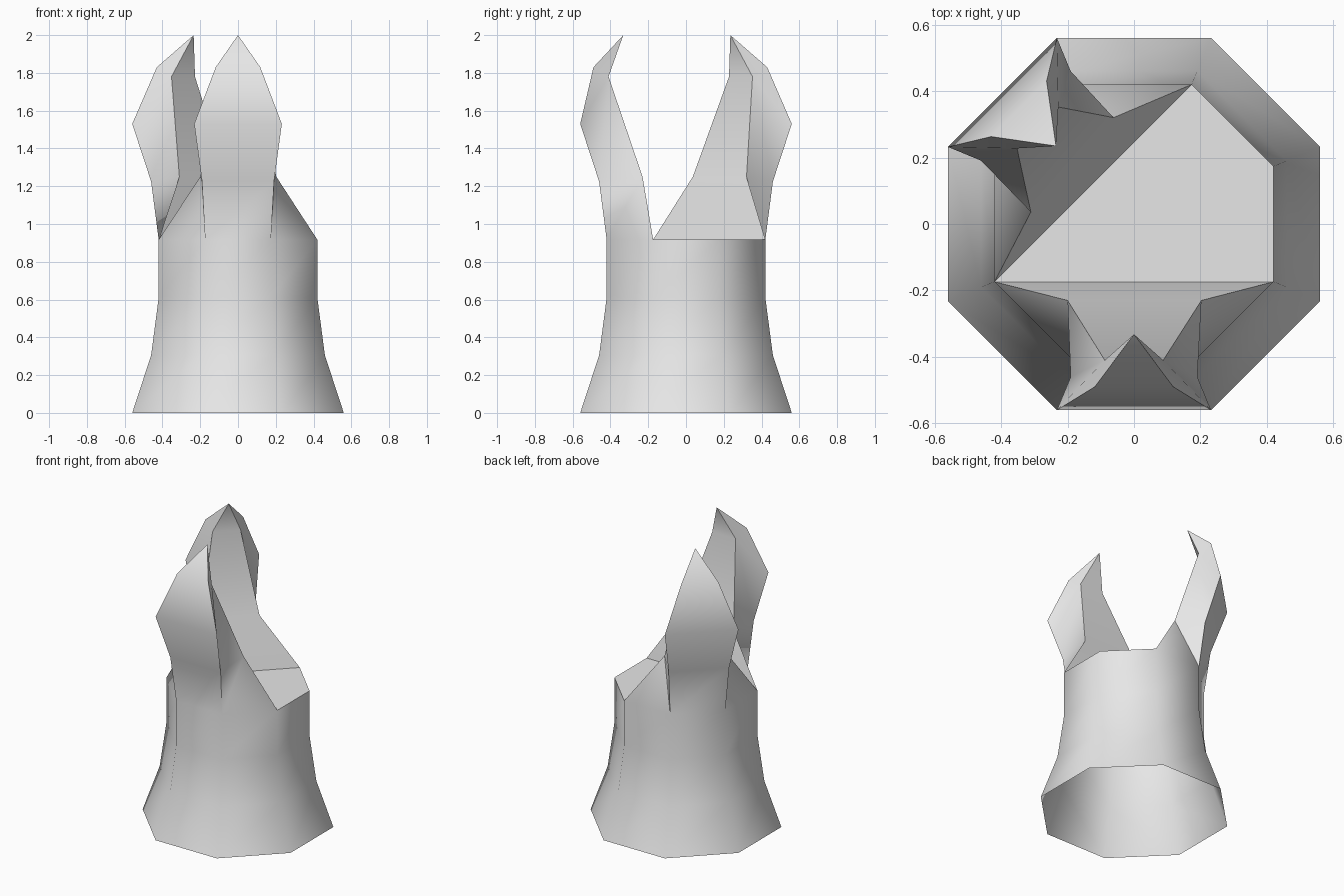
import bpy
import bmesh
import math
from mathutils import Matrix, Vector

cube = bpy.data.objects.get("Cube")
if cube:
    bpy.data.objects.remove(cube, do_unlink=True)

stone = bpy.data.materials.new("light_grey")
stone.use_nodes = True
stone.diffuse_color = (0.8, 0.8, 0.8, 1)
stone.node_tree.nodes["Principled BSDF"].inputs["Base Color"].default_value = (0.8, 0.8, 0.8, 1)

T = math.tan(math.radians(22.5))  # half side of an octagon per unit of apothem
BODY = [(0.56, 0.0), (0.46, 0.305), (0.42, 0.61), (0.42, 0.917)]  # apothem, height
NECK, TOP = BODY[-1]

bm = bmesh.new()


def face(*points):
    bm.faces.new([bm.verts.new(p) for p in points])


def octagon_ring(apothem, z):
    r = apothem / math.cos(math.radians(22.5))
    return [Vector((r * math.cos(math.radians(22.5 + 45 * i)),
                    r * math.sin(math.radians(22.5 + 45 * i)), z)) for i in range(8)]


# Flared octagonal wall, open underneath
rings = [octagon_ring(a, z) for a, z in BODY]
for low, high in zip(rings, rings[1:]):
    for i in range(8):
        j = (i + 1) % 8
        face(low[i], low[j], high[j], high[i])

# Flat deck beside the two horns
top = rings[-1]
face(top[3 + 1], top[7], top[0], top[1])


def horn(angle, shoulders):
    """Curved horn rising from three wall sides; shoulders = inner bend (x, y) per side."""
    turn = Matrix.Rotation(math.radians(angle), 3, 'Z')

    def put(*points):
        face(*[turn @ Vector(p) for p in points])

    tip = (0, -0.332, 2.0)
    half = {}
    for s, (bx, by) in zip((1, -1), shoulders):
        a = (s * NECK * T, -NECK, TOP)          # outer foot
        b = (s * NECK, -NECK * T, TOP)          # inner foot
        c = (s * bx, by, 1.25)                  # inner bend
        d = (s * 0.46 * T, -0.46, 1.225)        # outer bend
        e = (s * 0.088, -0.41, 1.78)            # inner hollow
        f = (s * 0.56 * T, -0.56, 1.53)         # widest point
        g = (s * 0.118, -0.49, 1.83)            # below the tip
        for part in ((a, b, c), (a, c, d), (d, c, e), (d, e, f), (f, e, g), (g, e, tip)):
            put(*(part if s > 0 else part[::-1]))
        half[s] = (a, b, c, d, e, f, g)
    a, b, c, d, e, f, g = half[1]
    a2, b2, c2, d2, e2, f2, g2 = half[-1]
    # Outer face
    put(a2, a, d, d2)
    put(d2, d, f, f2)
    put(f2, f, g, g2)
    put(g2, g, tip)
    # Inner face
    put(b, b2, c2, c)
    put(c, c2, e2, e)
    put(e, e2, tip)


horn(0, ((0.203, -0.23), (0.2, -0.23)))
horn(-135, ((0.194, -0.245), (0.183, -0.27)))

bmesh.ops.remove_doubles(bm, verts=bm.verts[:], dist=0.002)
bmesh.ops.recalc_face_normals(bm, faces=bm.faces[:])
mesh = bpy.data.meshes.new("horned_tower")
bm.to_mesh(mesh)
bm.free()
mesh.materials.append(stone)

tower = bpy.data.objects.new("horned_tower", mesh)
bpy.context.collection.objects.link(tower)
bpy.ops.object.select_all(action='DESELECT')
tower.select_set(True)
bpy.context.view_layer.objects.active = tower
bpy.ops.object.shade_smooth_by_angle(angle=math.radians(50))
